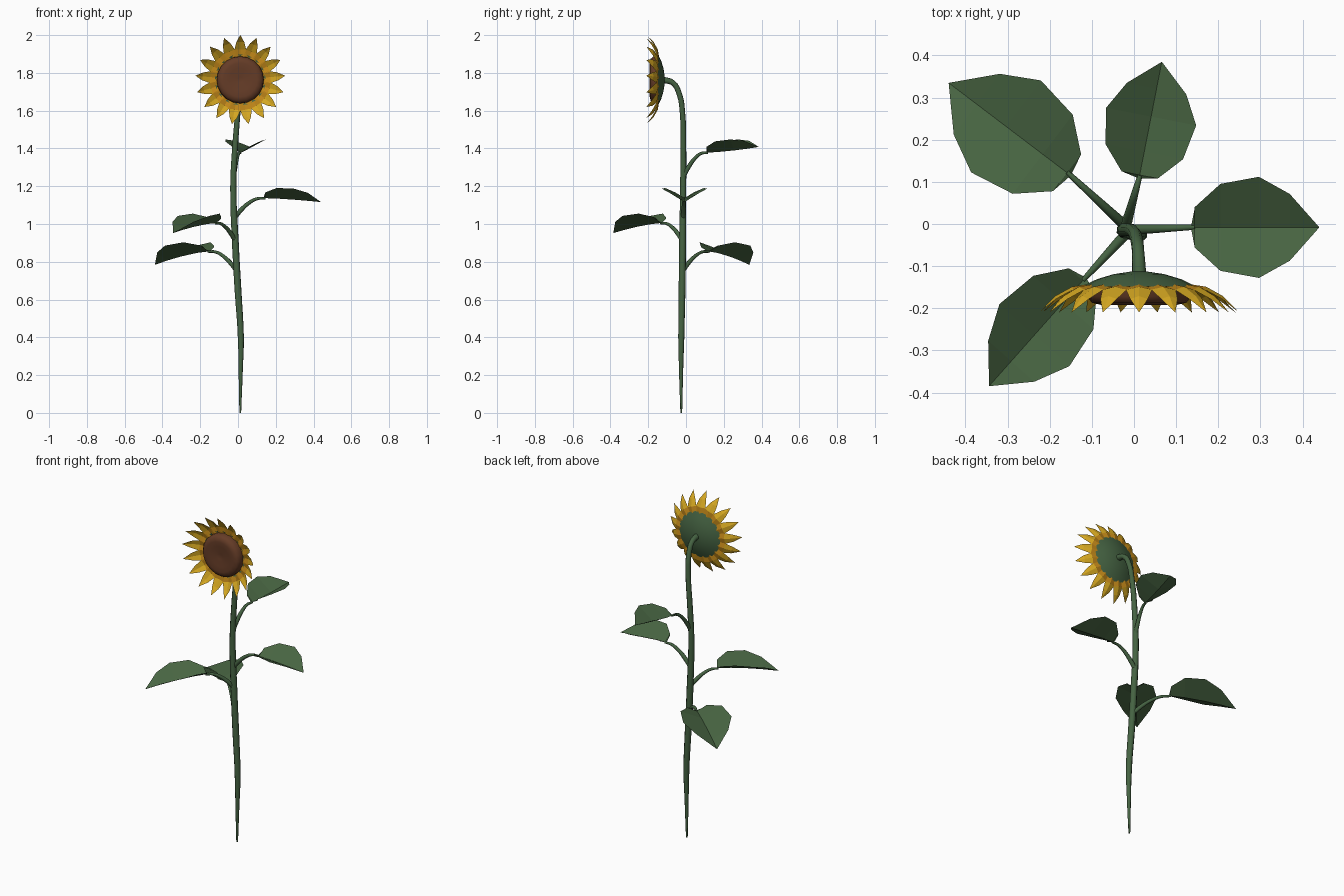
import bpy
from math import sin, cos, pi
from mathutils import Vector

if "Cube" in bpy.data.objects:
    bpy.data.objects.remove(bpy.data.objects["Cube"])


def material(name, rgb):
    m = bpy.data.materials.new(name)
    m.diffuse_color = (*rgb, 1)
    m.use_nodes = True
    m.node_tree.nodes["Principled BSDF"].inputs["Base Color"].default_value = m.diffuse_color
    return m


STEM = material("stem_green", (0.06, 0.125, 0.055))
LEAF = material("leaf_green", (0.065, 0.13, 0.055))
DISC = material("seed_brown", (0.13, 0.045, 0.02))
YELLOW = material("petal_yellow", (0.65, 0.38, 0.015))
ORANGE = material("petal_orange", (0.55, 0.25, 0.01))
CX, CZ = 0.012, 1.763  # flower head centre


def mesh_object(name, verts, faces, mats, smooth=None):
    me = bpy.data.meshes.new(name)
    me.from_pydata(verts, [], faces)
    for m in mats:
        me.materials.append(m)
    ob = bpy.data.objects.new(name, me)
    bpy.context.collection.objects.link(ob)
    if smooth:
        bpy.ops.object.select_all(action='DESELECT')
        ob.select_set(True)
        bpy.context.view_layer.objects.active = ob
        bpy.ops.object.shade_smooth_by_angle(angle=smooth)
    return ob


def tube(name, points):
    """Tapered tube through (x, y, z, radius) points."""
    cu = bpy.data.curves.new(name, 'CURVE')
    cu.dimensions = '3D'
    cu.bevel_depth = 1.0
    cu.bevel_resolution = 2
    cu.resolution_u = 4
    cu.use_fill_caps = True
    sp = cu.splines.new('BEZIER')
    sp.bezier_points.add(len(points) - 1)
    for bp, (x, y, z, r) in zip(sp.bezier_points, points):
        bp.co = (x, y, z)
        bp.radius = r
        bp.handle_left_type = bp.handle_right_type = 'AUTO'
    cu.materials.append(STEM)
    ob = bpy.data.objects.new(name, cu)
    bpy.context.collection.objects.link(ob)
    bpy.ops.object.select_all(action='DESELECT')
    ob.select_set(True)
    bpy.context.view_layer.objects.active = ob
    bpy.ops.object.convert(target='MESH')


def lathe(name, profile, mat, n=20):
    """Turn (radius, y) points about the head's y axis."""
    verts = [(CX + r * cos(2 * pi * i / n), y, CZ + r * sin(2 * pi * i / n))
             for r, y in profile for i in range(n)]
    faces = [(j * n + i, j * n + (i + 1) % n, (j + 1) * n + (i + 1) % n, (j + 1) * n + i)
             for j in range(len(profile) - 1) for i in range(n)]
    faces.append(tuple(range(len(verts) - n, len(verts))))
    mesh_object(name, verts, faces, [mat], 0.7)


def strip_faces(rows, start=0):
    """Faces for rows of three vertices ending in a single tip."""
    f = []
    for j in range(rows - 1):
        a = start + 3 * j
        f += [(a, a + 1, a + 4, a + 3), (a + 1, a + 2, a + 5, a + 4)]
    a = start + 3 * (rows - 1)
    return f + [(a, a + 1, a + 3), (a + 1, a + 2, a + 3)]


# Stem, bending forward into the head
tube("stem", [(0.012, -0.025, 0, 0.005), (0.014, -0.026, 0.2, 0.011),
              (0.015, -0.025, 0.4, 0.017), (0.0, -0.021, 0.65, 0.019),
              (-0.014, -0.018, 0.9, 0.019), (-0.025, -0.015, 1.2, 0.017),
              (-0.016, -0.014, 1.4, 0.016), (-0.002, -0.018, 1.58, 0.015),
              (0.006, -0.036, 1.69, 0.015), (0.01, -0.07, 1.748, 0.015),
              (0.012, -0.125, CZ, 0.018)])

# Flower head: green back and brown seed disc
lathe("head_back", [(0.135, -0.148), (0.1, -0.131), (0.06, -0.119), (0.02, -0.113)], STEM)
lathe("seed_disc", [(0.125, -0.146), (0.124, -0.172), (0.112, -0.187), (0.09, -0.192),
                    (0.06, -0.187), (0.03, -0.187), (0.015, -0.184)], DISC)

# Petals, curling forward at the tips
verts, faces, n = [], [], 17
for i in range(n):
    a = pi / 2 + 2 * pi * i / n
    out, side = Vector((cos(a), 0, sin(a))), Vector((-sin(a), 0, cos(a)))
    start = len(verts)
    for r, w, y in [(0.11, 0.024, -0.145), (0.16, 0.031, -0.153), (0.2, 0.021, -0.175)]:
        for s in (-1, 0, 1):
            dy = 0.004 if s == 0 else -0.003
            verts.append(Vector((CX, y + dy, CZ)) + out * r + side * s * w)
    verts.append(Vector((CX, -0.21, CZ)) + out * 0.238)
    faces += strip_faces(3, start)
petals = mesh_object("petals", verts, faces, [YELLOW, ORANGE])
for p in petals.data.polygons:
    p.material_index = 1 if p.index % 6 < 2 else 0

# Leaves: stem joint, blade base, tip, half width
LEAVES = {
    "right_leaf": ((-0.02, -0.014, 1.03), (0.135, -0.008, 1.137), (0.44, -0.008, 1.116), 0.12),
    "back_leaf": ((-0.022, -0.014, 1.25), (0.012, 0.108, 1.378), (0.066, 0.385, 1.408), 0.109),
    "back_left_leaf": ((-0.006, -0.018, 0.75), (-0.15, 0.115, 0.855), (-0.44, 0.335, 0.784), 0.137),
    "front_left_leaf": ((-0.014, -0.018, 0.91), (-0.115, -0.127, 1.005), (-0.344, -0.385, 0.952), 0.111),
}
# fraction of length, fraction of half width, edge rise
STATIONS = [(0.0, 0.38, 0.022), (0.03, 0.4, 0.03), (0.23, 0.86, 0.056),
            (0.53, 1.0, 0.058), (0.77, 0.66, 0.042)]
for name, (joint, base, tip, half) in LEAVES.items():
    joint, base, tip = Vector(joint), Vector(base), Vector(tip)
    along = tip - base
    flat = Vector((along.x, along.y, 0))
    side = Vector((-flat.y, flat.x, 0)).normalized()
    verts = []
    for t, w, rise in STATIONS:
        mid = base + flat * t + Vector((0, 0, along.z * t ** 1.5))
        for s in (-1, 0, 1):
            back = flat * 0.03 if s and t == 0 else Vector()
            verts.append(mid + back + side * s * w * half + Vector((0, 0, abs(s) * rise)))
    verts.append(tip)
    mesh_object(name, verts, strip_faces(len(STATIONS)), [LEAF])
    # Leaf stalk arching up from the stem
    d = base - joint
    path = []
    for f, h, r in [(0, 0, 0.012), (0.2, 0.36, 0.012), (0.5, 0.76, 0.01),
                    (0.78, 0.97, 0.008), (1.06, 0.99, 0.006)]:
        path.append((joint.x + d.x * f, joint.y + d.y * f, joint.z + d.z * h, r))
    tube(name + "_stalk", path)
